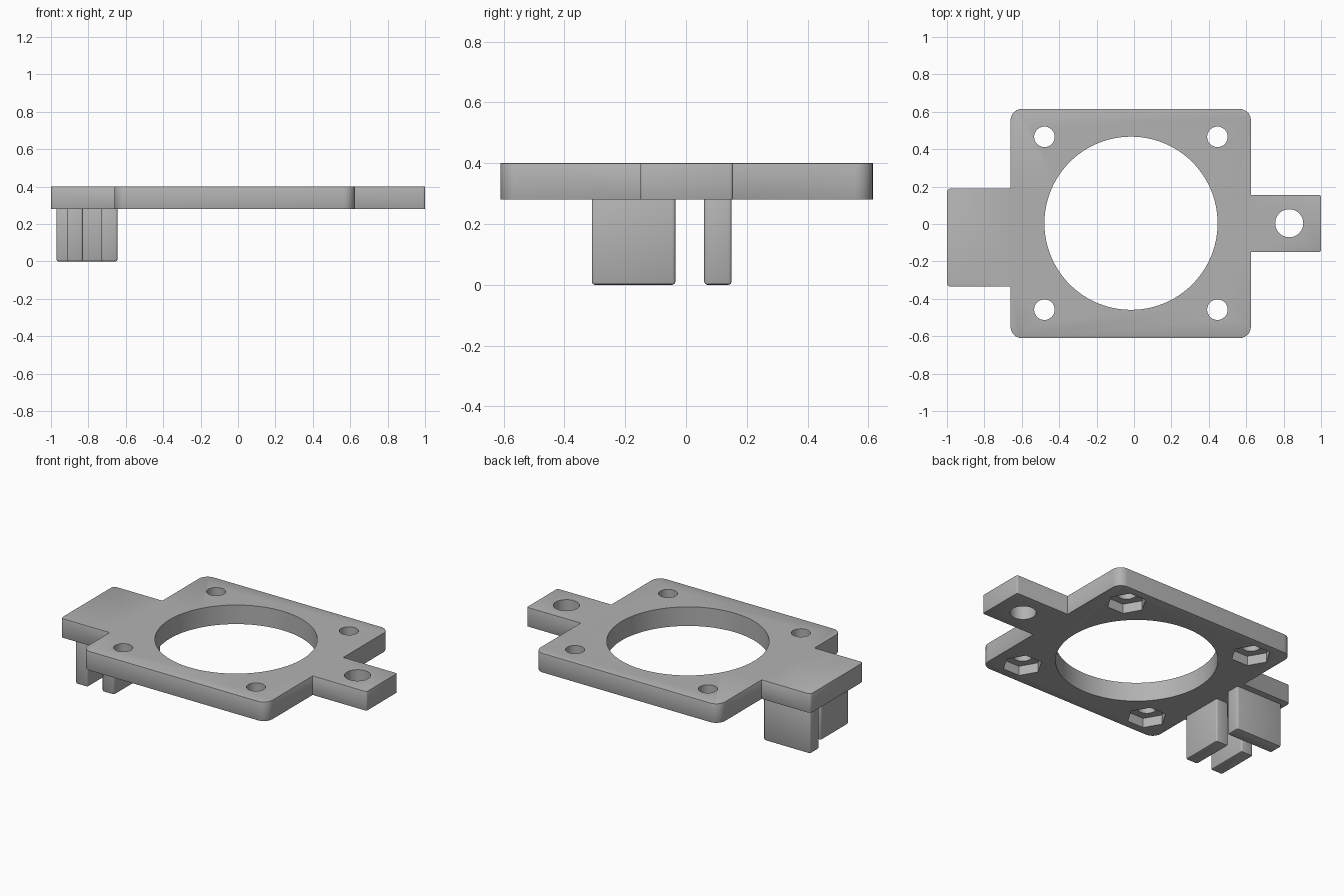
import bpy, bmesh, math
from mathutils import Matrix, Vector

if "Cube" in bpy.data.objects:
    bpy.data.objects.remove(bpy.data.objects["Cube"], do_unlink=True)

grey = bpy.data.materials.new("grey plastic")
grey.use_nodes = True
COLOUR = (0.45, 0.45, 0.45, 1)
grey.diffuse_color = COLOUR
grey.node_tree.nodes["Principled BSDF"].inputs["Base Color"].default_value = COLOUR

BOTTOM, TOP = 0.28, 0.40


def finish(name, bm):
    mesh = bpy.data.meshes.new(name)
    bm.to_mesh(mesh)
    bm.free()
    mesh.materials.append(grey)
    ob = bpy.data.objects.new(name, mesh)
    bpy.context.collection.objects.link(ob)
    return ob


def slab(name, x0, x1, y0, y1, z0, z1, radius, segments=3):
    """Box with rounded upright edges."""
    bm = bmesh.new()
    size = Vector((x1 - x0, y1 - y0, z1 - z0))
    centre = Vector((x0 + x1, y0 + y1, z0 + z1)) / 2
    place = Matrix.Translation(centre) @ Matrix.Diagonal(size).to_4x4()
    bmesh.ops.create_cube(bm, size=1, matrix=place)
    upright = [e for e in bm.edges if abs(e.verts[0].co.z - e.verts[1].co.z) > 0.01]
    bmesh.ops.bevel(bm, geom=upright, offset=radius, segments=segments, profile=0.5, affect='EDGES')
    return finish(name, bm)


def prism(name, x, y, radius, sides, z0, z1, turn=0):
    bm = bmesh.new()
    place = Matrix.Translation((x, y, (z0 + z1) / 2)) @ Matrix.Rotation(turn, 4, 'Z')
    bmesh.ops.create_cone(bm, cap_ends=True, segments=sides, radius1=radius,
                          radius2=radius, depth=z1 - z0, matrix=place)
    return finish(name, bm)


def apply(ob, mod):
    bpy.context.view_layer.objects.active = ob
    bpy.ops.object.modifier_apply(modifier=mod.name)


def combine(ob, other, operation):
    mod = ob.modifiers.new("combine", 'BOOLEAN')
    mod.operation, mod.object, mod.solver = operation, other, 'EXACT'
    apply(ob, mod)
    bpy.data.objects.remove(other, do_unlink=True)


def soften(ob, width):
    mod = ob.modifiers.new("soft edges", 'BEVEL')
    mod.width, mod.segments, mod.limit_method = width, 2, 'ANGLE'
    mod.angle_limit = math.radians(40)
    apply(ob, mod)


def shade(ob):
    bpy.ops.object.select_all(action='DESELECT')
    ob.select_set(True)
    bpy.context.view_layer.objects.active = ob
    bpy.ops.object.shade_smooth_by_angle(angle=math.radians(35))


# Square plate with a tab on each side
plate = slab("mounting_plate", -0.66, 0.625, -0.61, 0.615, BOTTOM, TOP, 0.06, 6)
combine(plate, slab("clip_tab", -1, -0.5, -0.335, 0.19, BOTTOM, TOP, 0.018), 'UNION')
combine(plate, slab("screw_tab", 0.55, 1, -0.15, 0.155, BOTTOM, TOP, 0.01), 'UNION')
soften(plate, 0.006)

# Central opening and tab hole
combine(plate, prism("opening", -0.016, 0.004, 0.463, 96, 0.2, 0.5), 'DIFFERENCE')
combine(plate, prism("tab_hole", 0.83, 0.004, 0.075, 40, 0.2, 0.5), 'DIFFERENCE')

# Corner screw holes with hexagonal nut pockets underneath
for x in (-0.479, 0.446):
    for y in (-0.458, 0.466):
        combine(plate, prism("screw_hole", x, y, 0.055, 32, 0.2, 0.5), 'DIFFERENCE')
        combine(plate, prism("nut_pocket", x, y, 0.115, 6, 0.2, 0.34, math.pi / 6), 'DIFFERENCE')
shade(plate)

# Three clip walls hanging below the wide tab
for name, x0, x1, y0, y1 in (("outer_clip_wall", -0.915, -0.83, -0.31, -0.035),
                             ("inner_clip_wall", -0.73, -0.645, -0.31, -0.035),
                             ("back_clip_wall", -0.97, -0.645, 0.06, 0.15)):
    wall = slab(name, x0, x1, y0, y1, 0, BOTTOM + 0.02, 0.01)
    soften(wall, 0.01)
    shade(wall)
